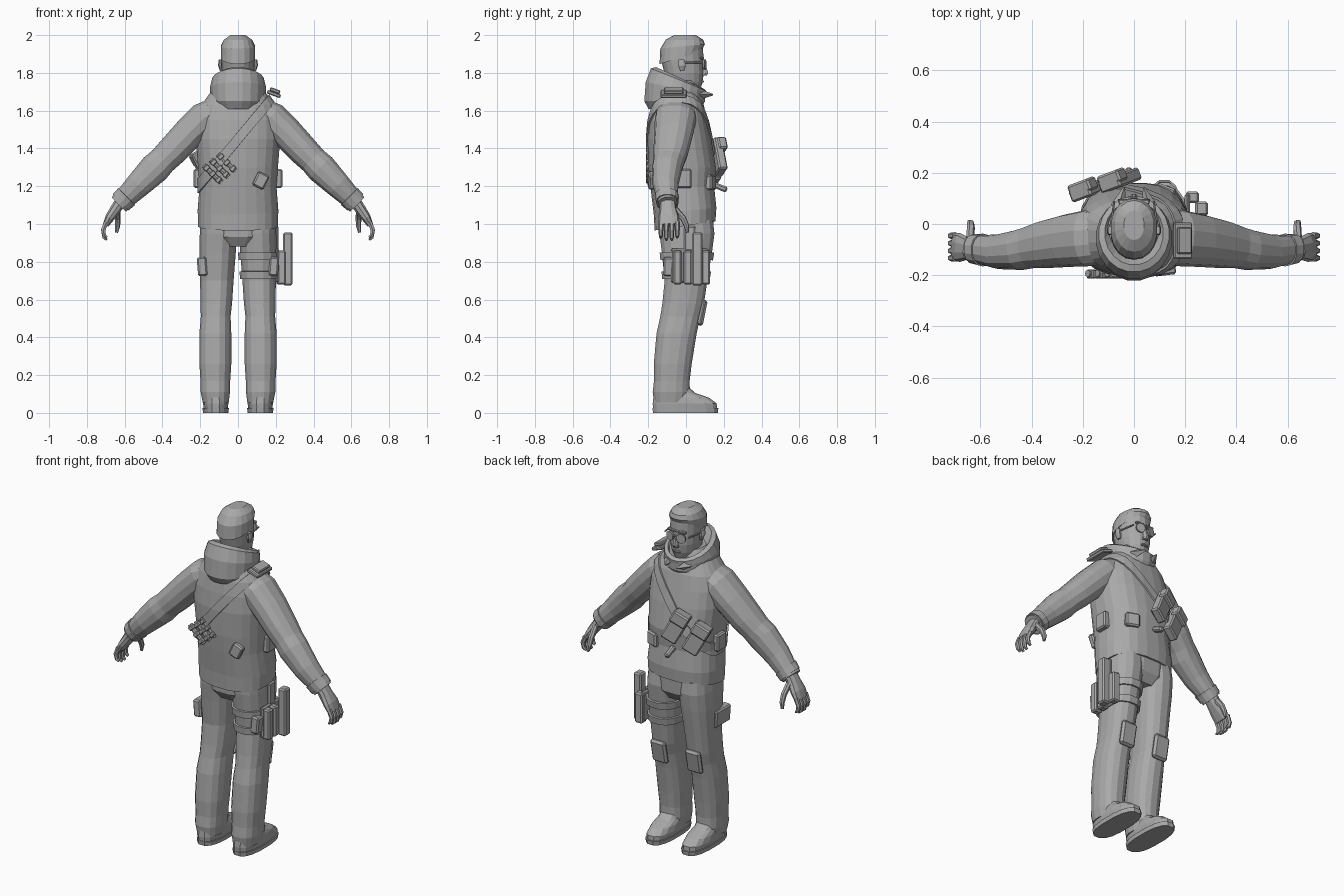
import bpy, bmesh, math
from mathutils import Vector

default_cube = bpy.data.objects.get("Cube")
if default_cube:
    bpy.data.objects.remove(default_cube, do_unlink=True)

# One plain grey for the whole figure
grey = bpy.data.materials.new("plain grey")
grey.use_nodes = True
grey.diffuse_color = (.4, .4, .4, 1)
grey.node_tree.nodes["Principled BSDF"].inputs["Base Color"].default_value = grey.diffuse_color


def finish(name, bm):
    """Turn a bmesh into a named, coloured object."""
    bmesh.ops.recalc_face_normals(bm, faces=bm.faces)
    mesh = bpy.data.meshes.new(name)
    bm.to_mesh(mesh)
    bm.free()
    mesh.materials.append(grey)
    obj = bpy.data.objects.new(name, mesh)
    bpy.context.collection.objects.link(obj)
    return obj


def power(value, square):
    return math.copysign(abs(value) ** (2 / square), value)


def loft(name, sections, sides=16, square=2.3, level=True, side=1):
    """Skin rings of (x, y, z, half width, half depth, tilt)."""
    bm = bmesh.new()
    centres = [Vector((side * s[0], s[1], s[2])) for s in sections]
    rings = []
    for i, section in enumerate(sections):
        half_width, half_depth = section[3:5]
        tilt = section[5] if len(section) > 5 else 0
        across, deep = Vector((1, 0, 0)), Vector((0, 1, tilt))
        if not level:
            along = centres[min(i + 1, len(centres) - 1)] - centres[max(i - 1, 0)]
            along.normalize()
            deep = (deep - along * deep.dot(along)).normalized()
            across = deep.cross(along)
        ring = []
        for k in range(sides):
            angle = math.tau * (k + .5) / sides
            ring.append(bm.verts.new(
                centres[i]
                + across * half_width * power(math.cos(angle), square)
                + deep * half_depth * power(math.sin(angle), square)))
        rings.append(ring)
    for lower, upper in zip(rings, rings[1:]):
        for k in range(sides):
            n = (k + 1) % sides
            bm.faces.new((lower[k], lower[n], upper[n], upper[k]))
    bm.faces.new(rings[0])
    bm.faces.new(rings[-1])
    return finish(name, bm)


def box(name, centre, size, turn=(0, 0, 0), bevel=.008):
    """Bevelled block, turned by Euler angles."""
    bm = bmesh.new()
    bmesh.ops.create_cube(bm, size=1)
    bmesh.ops.scale(bm, vec=size, verts=bm.verts)
    bmesh.ops.bevel(bm, geom=bm.edges[:], offset=bevel, segments=1, affect='EDGES')
    obj = finish(name, bm)
    obj.location, obj.rotation_euler = centre, turn
    return obj


def cylinder(name, centre, radius, depth, turn, tip=None, sides=10):
    bm = bmesh.new()
    bmesh.ops.create_cone(bm, cap_ends=True, segments=sides, radius1=radius,
                          radius2=radius if tip is None else tip, depth=depth)
    obj = finish(name, bm)
    obj.location, obj.rotation_euler = centre, turn
    return obj


def band(name, source, centre, normal, width, thickness):
    """Wrap a strap round a part by slicing a copy of its surface."""
    bm = bmesh.new()
    bm.from_mesh(source.data)
    normal = Vector(normal).normalized()
    for sign in (1, -1):
        bmesh.ops.bisect_plane(bm, geom=bm.verts[:] + bm.edges[:] + bm.faces[:],
                               plane_co=Vector(centre) + normal * sign * width / 2,
                               plane_no=normal * sign, clear_outer=True)
    obj = finish(name, bm)
    solid = obj.modifiers.new("thickness", 'SOLIDIFY')
    solid.thickness, solid.offset = thickness, 1
    return obj


# Jacket body, hem lower at the back
jacket = loft("jacket", [
    (0, -.005, .99, .212, .162, .15), (0, -.005, 1.07, .215, .167, .1),
    (0, -.02, 1.2, .205, .17), (0, -.02, 1.3, .213, .18),
    (0, -.035, 1.45, .225, .17), (0, -.042, 1.55, .222, .155),
    (0, -.045, 1.63, .195, .14), (0, -.05, 1.7, .145, .115),
    (0, -.04, 1.76, .09, .09)], sides=24, square=2.5)
loft("pelvis", [(0, 0, .88, .12, .11), (0, 0, .93, .19, .145), (0, 0, 1.05, .2, .15)], square=2.5)

# Hood gathered round the neck, with collar points in front of the throat
loft("hood", [
    (0, -.06, 1.61, .12, .14), (0, -.06, 1.65, .146, .163),
    (0, -.055, 1.72, .15, .16, -.2), (0, -.04, 1.765, .138, .148, -.4),
    (0, -.035, 1.775, .115, .125, -.45), (0, -.02, 1.73, .09, .1, -.4)], sides=20, square=2)
for side in (1, -1):
    cylinder("collar_point", (side * .05, .105, 1.685), .03, .08,
             (-math.pi / 2, 0, side * .3), tip=.004, sides=4)

# Head, hair and face
loft("head", [
    (0, -.03, 1.64, .06, .065), (0, -.005, 1.705, .052, .078),
    (0, -.005, 1.75, .073, .093), (0, -.01, 1.8, .084, .104),
    (0, -.02, 1.87, .088, .113), (0, -.02, 1.93, .088, .11),
    (0, -.01, 1.97, .07, .09), (0, -.01, 1.99, .035, .05)], sides=18, square=2.1)
loft("hair", [
    (0, -.03, 1.88, .092, .11, .3), (0, -.018, 1.94, .092, .118, .1),
    (0, -.008, 1.975, .076, .1), (0, -.005, 2, .04, .058)], sides=18, square=2.1)
loft("nose", [(0, .085, 1.785, .018, .026), (0, .09, 1.8, .016, .03),
              (0, .085, 1.855, .009, .015)], sides=8)
box("mouth", (0, .084, 1.755), (.045, .02, .014), bevel=.004)
box("brow", (0, .086, 1.878), (.12, .02, .014), bevel=.004)
box("glasses_bridge", (0, .103, 1.853), (.03, .008, .008), bevel=.002)
for side in (1, -1):
    cylinder("lens", (side * .036, .098, 1.845), .027, .01,
             (math.pi / 2, 0, side * -.25), sides=12)
    box("glasses_arm", (side * .085, .035, 1.855), (.008, .11, .008),
        (0, 0, side * .15), bevel=.002)
    loft("ear", [(.088, -.02, 1.81, .008, .012), (.095, -.022, 1.84, .012, .022),
                 (.094, -.025, 1.87, .008, .016)], sides=8, side=side)

# Sleeves, hands, trousers and boots, mirrored
legs = {}
for side, word in ((1, "left"), (-1, "right")):
    sleeve = loft(word + "_sleeve", [
        (.1, -.05, 1.61, .07, .1), (.18, -.055, 1.56, .088, .11),
        (.26, -.065, 1.48, .087, .103), (.35, -.08, 1.385, .082, .093),
        (.4, -.09, 1.335, .077, .083), (.44, -.1, 1.295, .083, .08),
        (.53, -.108, 1.205, .07, .068), (.6, -.1, 1.135, .057, .056),
        (.63, -.097, 1.105, .055, .052)], sides=14, level=False, side=side)
    band(word + "_cuff", sleeve, (side * .605, -.1, 1.13), (side, 0, -1), .045, .006)
    loft(word + "_palm", [
        (.62, -.097, 1.12, .032, .042), (.65, -.095, 1.075, .03, .045),
        (.678, -.092, 1.035, .026, .056), (.7, -.09, .995, .017, .055)],
        sides=10, level=False, side=side)
    for finger in range(4):
        y = -.133 + finger * .029
        reach = .012 if finger in (1, 2) else 0
        loft(word + "_finger", [
            (.697, y, 1.01, .014, .014), (.714, y, .968, .013, .013),
            (.708, y, .94 - reach, .011, .011), (.694, y, .928 - reach, .007, .007)],
            sides=6, level=False, side=side)
    loft(word + "_thumb", [
        (.64, -.06, 1.08, .016, .018), (.637, -.015, 1.03, .016, .016),
        (.638, .003, .99, .014, .014), (.643, .008, .955, .008, .008)],
        sides=7, level=False, side=side)

    legs[word] = loft(word + "_trouser_leg", [
        (.118, -.08, .055, .07, .09), (.12, -.078, .11, .079, .1),
        (.12, -.075, .17, .08, .096), (.12, -.07, .26, .086, .102),
        (.12, -.05, .42, .086, .108), (.118, -.03, .51, .08, .108),
        (.115, -.015, .58, .085, .112), (.112, 0, .7, .09, .115),
        (.108, .005, .85, .098, .135), (.104, .005, .95, .1, .148),
        (.1, 0, 1.02, .1, .145)], side=side)
    loft(word + "_boot", [
        (.118, -.005, .02, .064, .172), (.118, -.007, .05, .068, .172),
        (.118, -.025, .08, .065, .15), (.118, -.06, .105, .06, .112),
        (.118, -.08, .15, .058, .08)], square=2.6, side=side)
    loft(word + "_sole", [(.118, -.003, 0, .068, .174), (.118, -.003, .025, .071, .177)],
         square=2.6, side=side)
    box(word + "_thigh_pocket", (side * .19, -.05, .775), (.05, .14, .1), (0, side * .08, 0))
    box(word + "_knee_pad", (side * .115, .087, .53), (.1, .03, .14), (-.2, 0, 0), .012)
    box(word + "_hip_pouch", (side * .212, -.01, 1.24), (.045, .08, .1))

# Thigh holster with its straps
for height in (.83, .73):
    band("thigh_strap", legs["left"], (.11, 0, height), (0, 0, 1), .04, .012)
box("holster_plate", (.208, .02, .78), (.02, .2, .18))
for y in (-.045, .01, .105):
    box("holster_pouch", (.228, y, .77), (.05, .045, .18))
box("holster_grip", (.264, .06, .815), (.05, .055, .28))
box("holster_hanger", (.205, .02, .92), (.02, .06, .14))

# Shoulder strap running diagonally round the body
across_body = (-.48, 0, .4)
band("shoulder_strap", jacket, (0, 0, 1.45), across_body, .05, .009)
for lift in (0, .018):
    box("shoulder_pad", (.19 + lift / 3, -.065, 1.688 + lift),
        (.075 - lift, .14 - lift * 2, .02), (0, .35, 0), .005)

# Chest pouches on the strap, each with a lid
for x, y, z in ((-.17, .135, 1.3), (-.055, .17, 1.355)):
    turn = (0, -.5, .36)
    box("chest_pouch", (x, y, z), (.095, .05, .19), turn)
    box("chest_pouch_lid", (x - .03, y + .01, z + .055), (.1, .05, .07), turn)
box("strap_tab", (-.02, .18, 1.195), (.03, .08, .03), (-.4, 0, 0))
box("waist_pouch", (.12, .125, 1.22), (.08, .05, .08), (0, 0, -.35))

# Cartridges and a pouch on the back
for i in range(3):
    x, z = -.135 + i * .038, 1.265 + i * .03
    cylinder("cartridge", (x, -.193, z), .014, .13, (0, -.8, 0), sides=8)
    for step in (-.045, 0, .045):
        box("cartridge_loop", (x - step * .7, -.195, z + step * .7), (.034, .034, .024),
            (0, -.8, 0), .004)
box("back_pouch", (.12, -.183, 1.23), (.065, .035, .08), (0, .45, .12))
